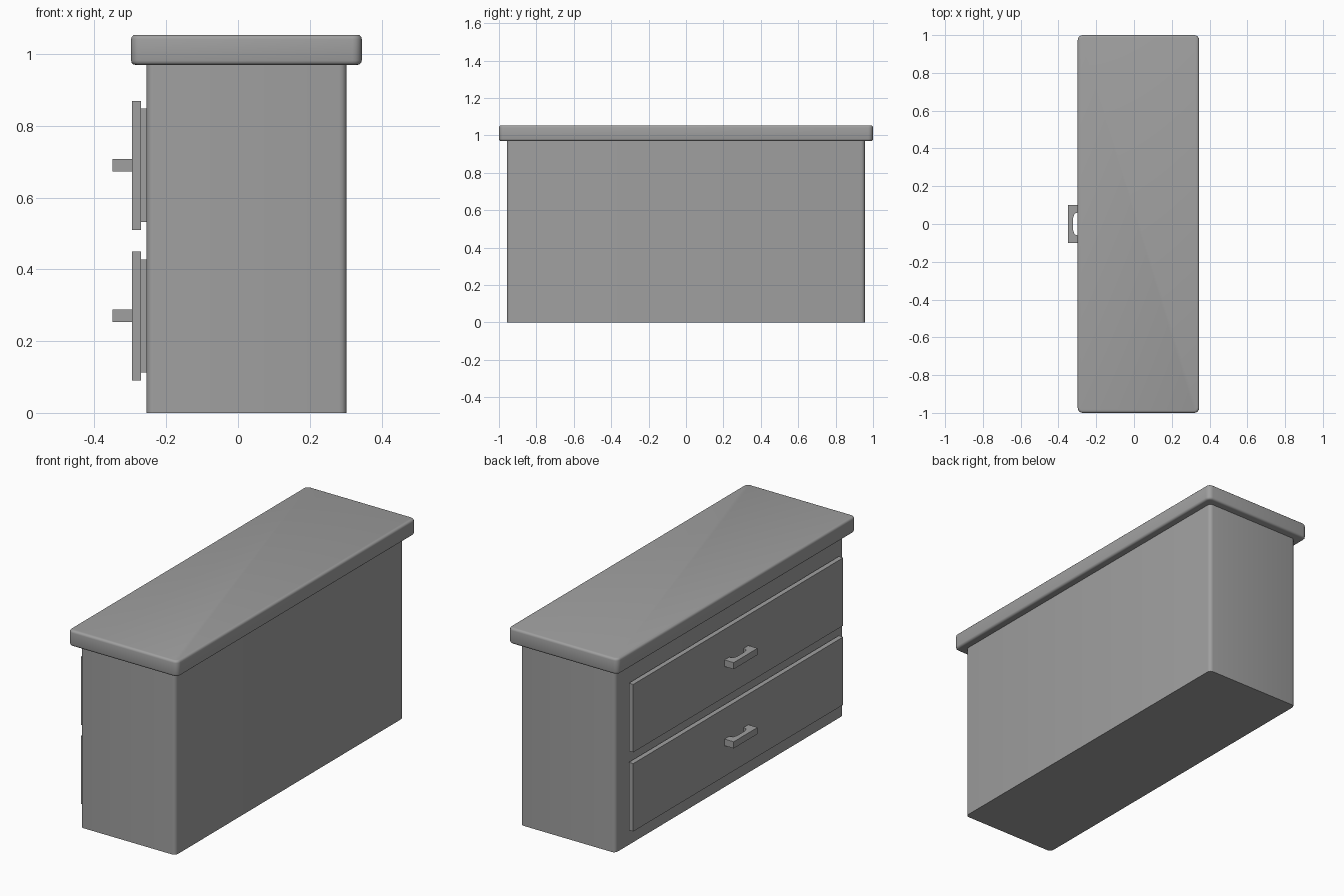
import bpy, bmesh, math
from mathutils import Vector

cube = bpy.data.objects.get("Cube")
if cube:
    bpy.data.objects.remove(cube, do_unlink=True)

# Single flat grey
grey = bpy.data.materials.new("plain_grey")
grey.use_nodes = True
colour = (0.35, 0.35, 0.35, 1)
grey.diffuse_color = colour
grey.node_tree.nodes["Principled BSDF"].inputs["Base Color"].default_value = colour


def finish(bm, name, smooth=False):
    bmesh.ops.recalc_face_normals(bm, faces=bm.faces)
    mesh = bpy.data.meshes.new(name)
    bm.to_mesh(mesh)
    bm.free()
    mesh.materials.append(grey)
    obj = bpy.data.objects.new(name, mesh)
    bpy.context.collection.objects.link(obj)
    if smooth:
        bpy.ops.object.select_all(action='DESELECT')
        obj.select_set(True)
        bpy.context.view_layer.objects.active = obj
        bpy.ops.object.shade_smooth_by_angle(angle=math.radians(35))
    return obj


def box(name, low, high, corner=0, rim=0):
    """Box with optional rounded upright corners and rounded top and bottom rims."""
    low, high = Vector(low), Vector(high)
    bm = bmesh.new()
    bmesh.ops.create_cube(bm, size=1)
    for v in bm.verts:
        v.co = (low + high) / 2 + v.co * (high - low)
    if corner:
        upright = [e for e in bm.edges
                   if abs(e.verts[0].co.z - e.verts[1].co.z) > 0.01]
        bmesh.ops.bevel(bm, geom=upright, offset=corner, segments=4,
                        profile=0.5, affect='EDGES')
    if rim:
        flat = [e for e in bm.edges
                if any(abs(f.normal.z) > 0.9 for f in e.link_faces)]
        bmesh.ops.bevel(bm, geom=flat, offset=rim, segments=3,
                        profile=0.5, affect='EDGES')
    return finish(bm, name, bool(corner))


def handle(name, z_low, z_high):
    """Pull handle: arched outline in plan, extruded upwards."""
    half = [(-0.294, 0.1), (-0.35, 0.1)]
    inner = [(-0.323, 0.03), (-0.315, 0.055), (-0.294, 0.062)]
    outline = half + [(x, -y) for x, y in reversed(half)]
    outline += [(x, -y) for x, y in reversed(inner)] + inner
    bm = bmesh.new()
    face = bm.faces.new([bm.verts.new((x, y, z_low)) for x, y in outline])
    result = bmesh.ops.extrude_face_region(bm, geom=[face])
    for v in result["geom"]:
        if isinstance(v, bmesh.types.BMVert):
            v.co.z = z_high
    return finish(bm, name)


# Cabinet and overhanging top
box("cabinet_body", (-0.255, -0.957, 0), (0.303, 0.957, 0.98), corner=0.02)
box("top_slab", (-0.298, -1, 0.97), (0.345, 1, 1.054), corner=0.026, rim=0.012)

# Drawers: recessed spacer, front panel and handle
for name, z in (("lower", 0.09), ("upper", 0.51)):
    box(name + "_drawer_spacer", (-0.27, -0.873, z + 0.022), (-0.25, 0.843, z + 0.338))
    box(name + "_drawer_front", (-0.296, -0.895, z), (-0.27, 0.865, z + 0.36))
    handle(name + "_drawer_handle", z + 0.163, z + 0.198)
